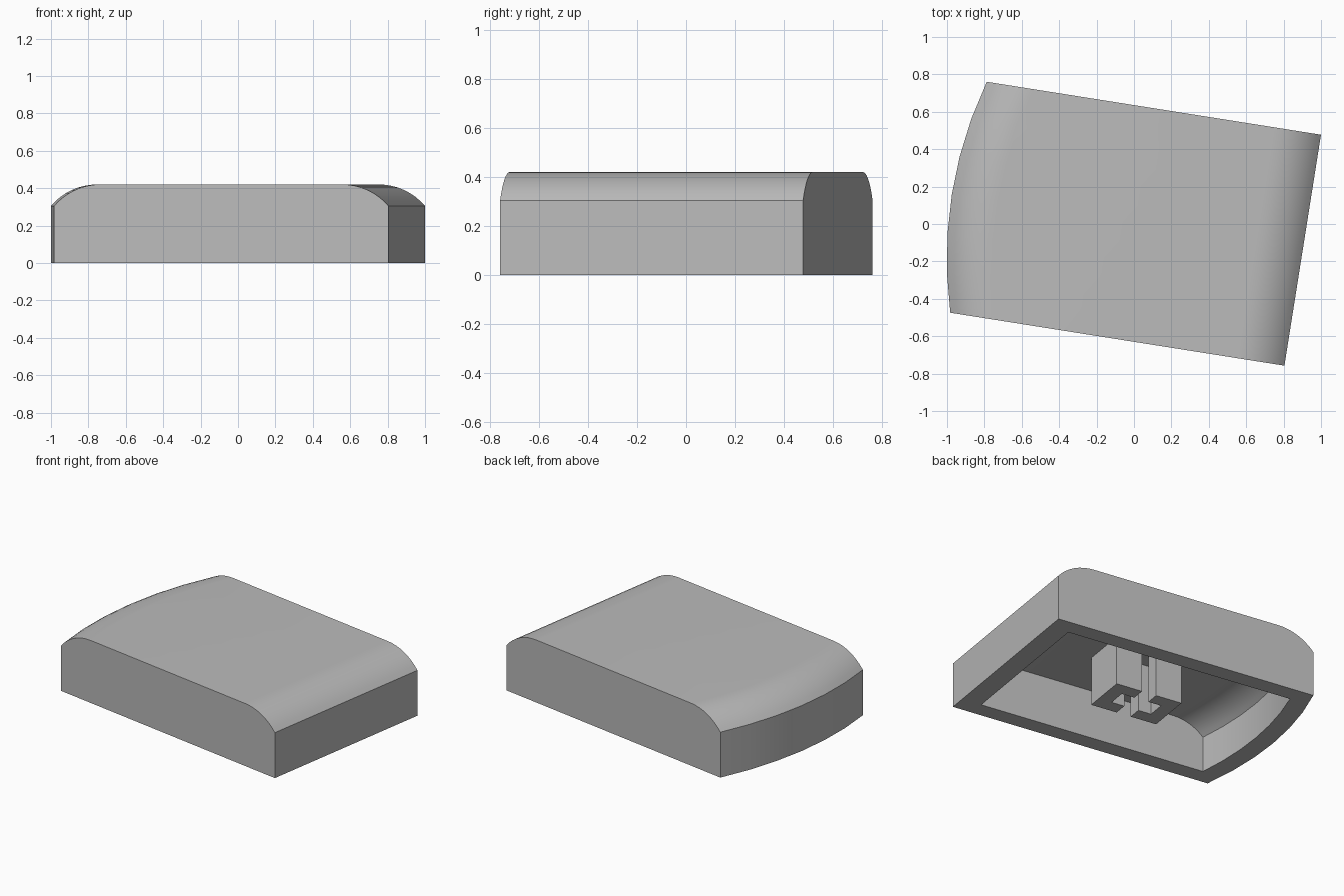
import bpy, bmesh, math

if "Cube" in bpy.data.objects:
    bpy.data.objects.remove(bpy.data.objects["Cube"], do_unlink=True)

grey = bpy.data.materials.new("light_grey")
grey.use_nodes = True
grey.diffuse_color = (0.5, 0.5, 0.5, 1)
grey.node_tree.nodes["Principled BSDF"].inputs["Base Color"].default_value = (0.5, 0.5, 0.5, 1)

TURN = math.radians(-9)          # the cap is turned about z
ORIGIN = (0.902, -0.14, 0)       # middle of the straight end
STATIONS, FILLET = 6, 8          # steps along the curved end and each fillet


def finish(bm, name):
    bmesh.ops.recalc_face_normals(bm, faces=bm.faces)
    mesh = bpy.data.meshes.new(name)
    bm.to_mesh(mesh)
    bm.free()
    mesh.materials.append(grey)
    obj = bpy.data.objects.new(name, mesh)
    obj.location, obj.rotation_euler.z = ORIGIN, TURN
    bpy.context.collection.objects.link(obj)
    return obj


def profile(right, left, wall, top, run):
    """Long section: vertical ends, arcs tangent to a flat top."""
    drop = top - wall
    radius = (run**2 + drop**2) / (2 * drop)
    sweep = 2 * math.atan(drop / run)
    arc = []
    for k in range(FILLET + 1):
        a = sweep * (1 - k / FILLET)
        arc.append((run - radius * math.sin(a), top - radius * (1 - math.cos(a))))
    pts = [(right, 0)] + [(right - d, z) for d, z in arc]
    return pts + [(left + d, z) for d, z in reversed(arc)] + [(left, 0)]


def skin(bm, right, apex, half, bow, wall, top, run):
    """Open-bottomed skin; returns its bottom loop."""
    rows = []
    for i in range(STATIONS + 1):
        v = half * (2 * i / STATIONS - 1)
        left = apex + bow - math.sqrt(bow**2 - v**2)
        rows.append([bm.verts.new((u, v, z))
                     for u, z in profile(right, left, wall, top, run)])
    for a, b in zip(rows, rows[1:]):
        for j in range(len(a) - 1):
            bm.faces.new((a[j], a[j + 1], b[j + 1], b[j]))
    bm.faces.new(rows[0])
    bm.faces.new(rows[-1])
    return [r[0] for r in rows] + [r[-1] for r in reversed(rows)]


# Hollow cap: outer skin, cavity and the flat rim between them
bm = bmesh.new()
outer = skin(bm, 0, -1.9, 0.625, 2.2, 0.305, 0.42, 0.25)
inner = skin(bm, -0.135, -1.775, 0.515, 2.08, 0.24, 0.33, 0.21)
for i in range(len(outer)):
    j = (i + 1) % len(outer)
    bm.faces.new((outer[i], outer[j], inner[j], inner[i]))
cap = finish(bm, "cap_shell")
bpy.context.view_layer.objects.active = cap
cap.select_set(True)
bpy.ops.object.shade_smooth_by_angle(angle=math.radians(30))
cap.select_set(False)

# Mounting stem: two facing C-shaped posts leaving a cross-shaped slot
half = [(0.05, 0.15), (0.23, 0.15), (0.23, -0.15), (0.05, -0.15),
        (0.05, -0.06), (0.14, -0.06), (0.14, 0.06), (0.05, 0.06)]
for side, name in ((1, "stem_post_left"), (-1, "stem_post_right")):
    bm = bmesh.new()
    face = bm.faces.new([bm.verts.new((-0.94 + side * u, v - 0.02, 0)) for u, v in half])
    ext = bmesh.ops.extrude_face_region(bm, geom=[face], use_keep_orig=True)
    top = [e for e in ext["geom"] if isinstance(e, bmesh.types.BMVert)]
    bmesh.ops.translate(bm, verts=top, vec=(0, 0, 0.335))
    finish(bm, name)
